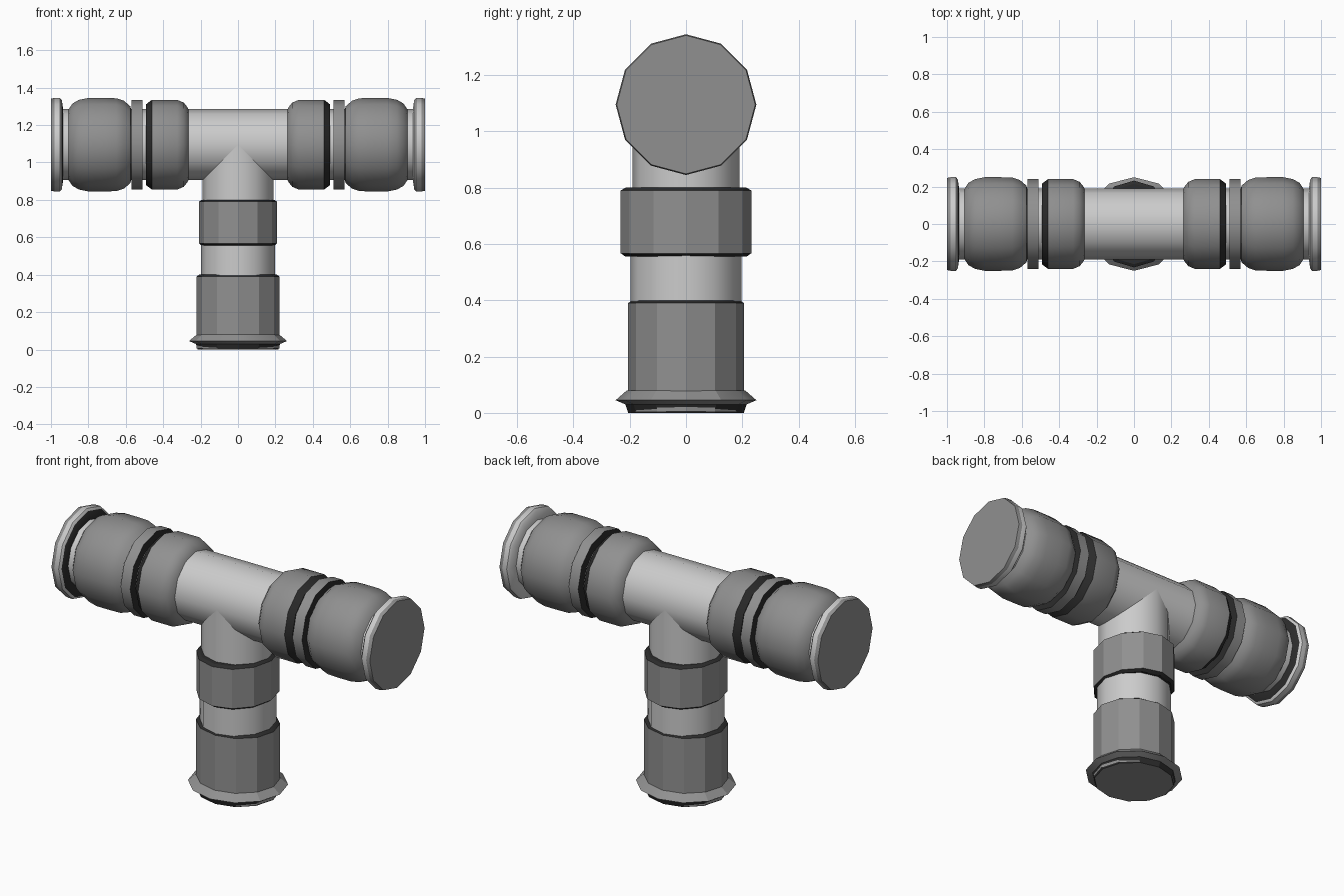
import bpy, bmesh, math

if "Cube" in bpy.data.objects:
    bpy.data.objects.remove(bpy.data.objects["Cube"])

SIDES = 12
HEAD_Z = 1.095


def grey(name, v):
    m = bpy.data.materials.new(name)
    m.diffuse_color = (v, v, v, 1)
    m.use_nodes = True
    m.node_tree.nodes["Principled BSDF"].inputs["Base Color"].default_value = m.diffuse_color
    return m


# l = pale metal, d = dark grey, k = black trim
MATS = {'l': grey("pale_metal", 0.85), 'd': grey("dark_grey", 0.28), 'k': grey("black_trim", 0.025)}
KEYS = list(MATS)


def lathe(name, profile, colours, axis, cap_start=False, cap_end=False,
          sx=1.0, sy=1.0, side=1, angle=35):
    """Spin (distance, radius) points round the head axis 'X' or the handle axis 'Z'.
    colours holds one letter per profile segment (a single letter colours them all)."""
    if len(colours) == 1:
        colours *= len(profile) - 1
    bm = bmesh.new()
    rings = []
    for d, r in profile:
        ring = []
        for i in range(SIDES):
            a = 2 * math.pi * i / SIDES
            c, s = r * math.cos(a), r * math.sin(a)
            co = (side * d, c, HEAD_Z + s) if axis == 'X' else (c * sx, s * sy, d)
            ring.append(bm.verts.new(co))
        rings.append(ring)
    for a, b, key in zip(rings, rings[1:], colours):
        for i in range(SIDES):
            j = (i + 1) % SIDES
            bm.faces.new((a[i], a[j], b[j], b[i])).material_index = KEYS.index(key)
    if cap_start:
        bm.faces.new(rings[0][::-1]).material_index = KEYS.index('d')
    if cap_end:
        bm.faces.new(rings[-1]).material_index = KEYS.index('d')
    if side < 0:
        bmesh.ops.reverse_faces(bm, faces=bm.faces[:])
    mesh = bpy.data.meshes.new(name)
    bm.to_mesh(mesh)
    bm.free()
    for m in MATS.values():
        mesh.materials.append(m)
    ob = bpy.data.objects.new(name, mesh)
    bpy.context.collection.objects.link(ob)
    bpy.ops.object.select_all(action='DESELECT')
    ob.select_set(True)
    bpy.context.view_layer.objects.active = ob
    bpy.ops.object.shade_smooth_by_angle(angle=math.radians(angle))
    return ob


# Head: through tube, then sleeve, ring, bulb and end flange on both sides
lathe("head_tube", [(-0.96, 0.19), (0.96, 0.19)], 'l', 'X')
for tag, side in (("right", 1), ("left", -1)):
    lathe("head_sleeve_" + tag, [(0.265, 0.19), (0.27, 0.20), (0.29, 0.225), (0.325, 0.24),
                                 (0.46, 0.24), (0.493, 0.215), (0.493, 0.19)],
          'ddddkk', 'X', side=side)
    lathe("head_ring_" + tag, [(0.51, 0.19), (0.51, 0.24), (0.57, 0.24), (0.57, 0.19)],
          'kdk', 'X', side=side)
    lathe("head_bulb_" + tag, [(0.572, 0.19), (0.575, 0.205), (0.61, 0.235), (0.65, 0.248),
                               (0.71, 0.25), (0.80, 0.25), (0.85, 0.24), (0.885, 0.22),
                               (0.905, 0.19)], 'd', 'X', side=side)
    # the back of the flange is pale on the right and black on the left
    back = 'l' if side > 0 else 'k'
    lathe("head_flange_" + tag, [(0.935, 0.19), (0.942, 0.238), (0.952, 0.25), (0.98, 0.25),
                                 (1.0, 0.246)], back + 'lld', 'X', cap_end=True, side=side)

# Handle: tube rising into the head, collar, grip sleeve and foot flange
lathe("handle_tube", [(0.38, 0.198), (0.68, 0.198), (0.68, 0.19), (HEAD_Z, 0.19)], 'l', 'Z')
lathe("handle_collar", [(0.555, 0.19), (0.555, 0.215), (0.567, 0.232), (0.79, 0.232),
                        (0.80, 0.215), (0.80, 0.19)], 'kkdkk', 'Z', sx=0.9, angle=20)
lathe("handle_grip", [(0.005, 0.21), (0.39, 0.21), (0.40, 0.195), (0.40, 0.185)],
      'dkk', 'Z', sx=1.06, sy=0.98, angle=20)
lathe("foot_flange", [(0.0, 0.205), (0.03, 0.215), (0.045, 0.25), (0.08, 0.21)],
      'kdd', 'Z', cap_start=True, sx=1.05, angle=20)
